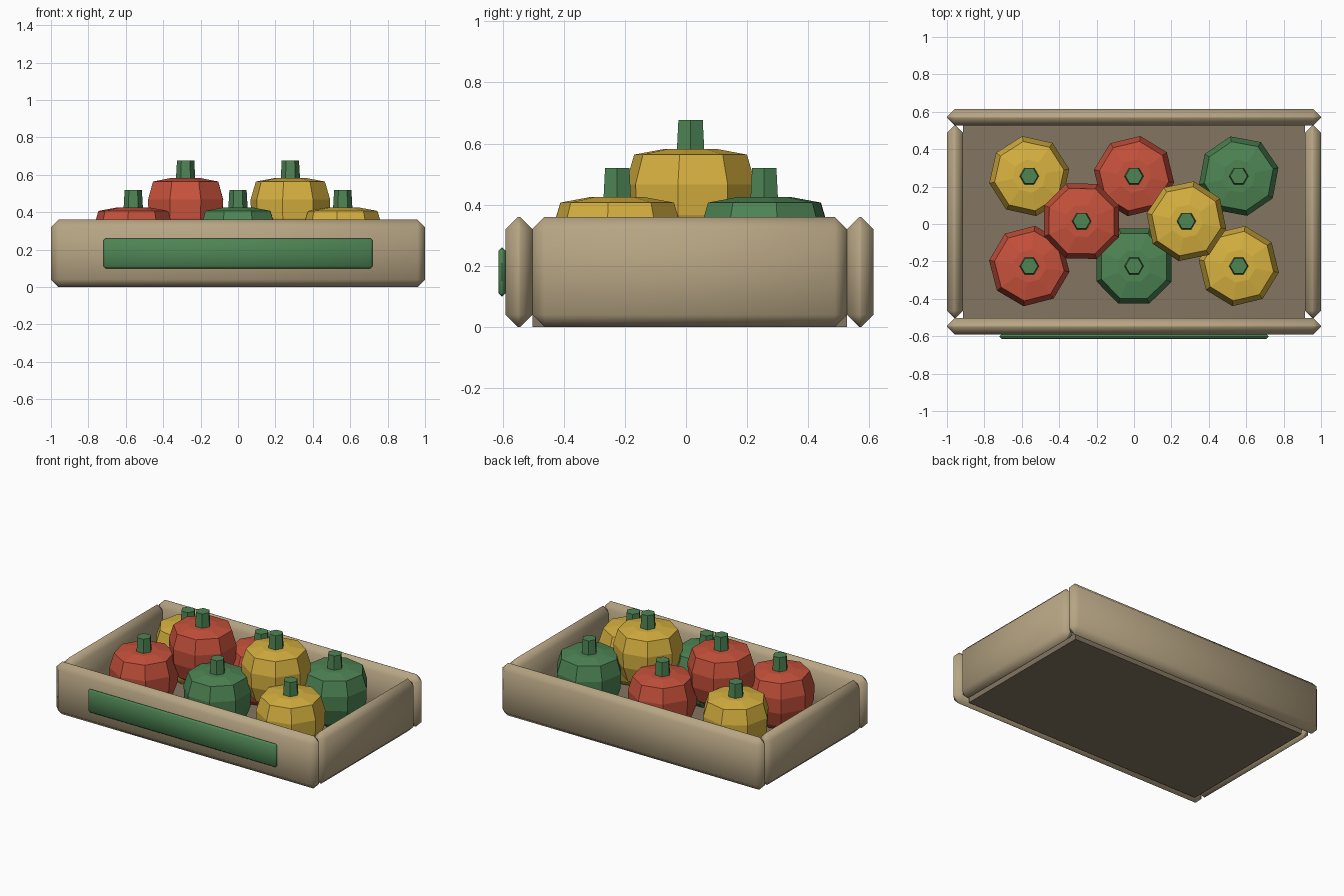
import bpy, bmesh
from math import cos, sin, radians, tau

cube = bpy.data.objects.get("Cube")
if cube:
    bpy.data.objects.remove(cube, do_unlink=True)


def material(name, rgb):
    lin = [((c / 255 + 0.055) / 1.055) ** 2.4 for c in rgb] + [1]
    m = bpy.data.materials.new(name)
    m.use_nodes = True
    m.diffuse_color = lin
    m.node_tree.nodes["Principled BSDF"].inputs["Base Color"].default_value = lin
    return m


TAN = material("tan wood", (183, 165, 132))
BROWN = material("brown floor", (132, 118, 97))
RED = material("red", (200, 82, 60))
YELLOW = material("yellow", (216, 178, 64))
GREEN = material("green", (78, 133, 84))


def finish(name, bm, mat):
    bmesh.ops.recalc_face_normals(bm, faces=bm.faces)
    mesh = bpy.data.meshes.new(name)
    bm.to_mesh(mesh)
    bm.free()
    mesh.materials.append(mat)
    ob = bpy.data.objects.new(name, mesh)
    bpy.context.collection.objects.link(ob)
    return ob


def box(name, lo, hi, mat, bevel=0):
    """Box between two corners, optionally chamfered and smoothed."""
    bm = bmesh.new()
    bmesh.ops.create_cube(bm, size=1)
    for v in bm.verts:
        v.co = [(a + b) / 2 + c * (b - a) for a, b, c in zip(lo, hi, v.co)]
    if bevel:
        bmesh.ops.bevel(bm, geom=bm.edges[:], offset=bevel, segments=1,
                        affect='EDGES', profile=0.5)
    ob = finish(name, bm, mat)
    if bevel:
        bpy.ops.object.select_all(action='DESELECT')
        ob.select_set(True)
        bpy.context.view_layer.objects.active = ob
        bpy.ops.object.shade_smooth_by_angle(angle=radians(50))
    return ob


def lathe(name, profile, sides, turn, loc, mat):
    """Closed, flat-faced solid of revolution from (radius, height) pairs."""
    bm = bmesh.new()
    rings = []
    for r, z in profile:
        angles = [radians(turn) + tau * i / sides for i in range(sides)]
        rings.append([bm.verts.new((r * cos(a), r * sin(a), z)) for a in angles])
    for low, high in zip(rings, rings[1:]):
        for i in range(sides):
            j = (i + 1) % sides
            bm.faces.new((low[i], low[j], high[j], high[i]))
    bm.faces.new(rings[0][::-1])
    bm.faces.new(rings[-1])
    ob = finish(name, bm, mat)
    ob.location = loc
    return ob


# Crate: floor, long panels, end panels and label plate
FRONT, BACK, TOP = -0.503, 0.527, 0.36
box("crate_floor", (-0.915, FRONT, 0), (0.915, BACK, 0.045), BROWN)
box("front_panel", (-1, FRONT - 0.087, 0), (1, FRONT, TOP), TAN, 0.04)
box("back_panel", (-1, BACK, 0), (1, BACK + 0.087, TOP), TAN, 0.04)
box("left_panel", (0.913, FRONT, 0), (1, BACK, TOP), TAN, 0.04)
box("right_panel", (-1, FRONT, 0), (-0.913, BACK, TOP), TAN, 0.04)
box("label_plate", (-0.72, -0.614, 0.1), (0.72, -0.59, 0.26), GREEN, 0.011)

# Peppers: eight-sided bodies with six-sided stems
BODY = [(0.1, 0.05), (0.175, 0.105), (0.213, 0.21), (0.217, 0.31),
        (0.188, 0.407), (0.09, 0.425)]
STEM = [(0.053, 0.4), (0.046, 0.52)]
LOW, HIGH = 0, 0.157
peppers = [
    (-0.56, 0.256, LOW, YELLOW, 10), (0, 0.256, LOW, RED, -9),
    (0.56, 0.256, LOW, GREEN, 12), (-0.56, -0.225, LOW, RED, -8),
    (0, -0.225, LOW, GREEN, 22), (0.56, -0.225, LOW, YELLOW, -9),
    (-0.28, 0.015, HIGH, RED, 22), (0.28, 0.015, HIGH, YELLOW, -11),
]
for n, (x, y, z, mat, turn) in enumerate(peppers, 1):
    lathe(f"pepper_body_{n}", BODY, 8, turn, (x, y, z), mat)
    lathe(f"pepper_stem_{n}", STEM, 6, 0, (x, y, z), GREEN)
